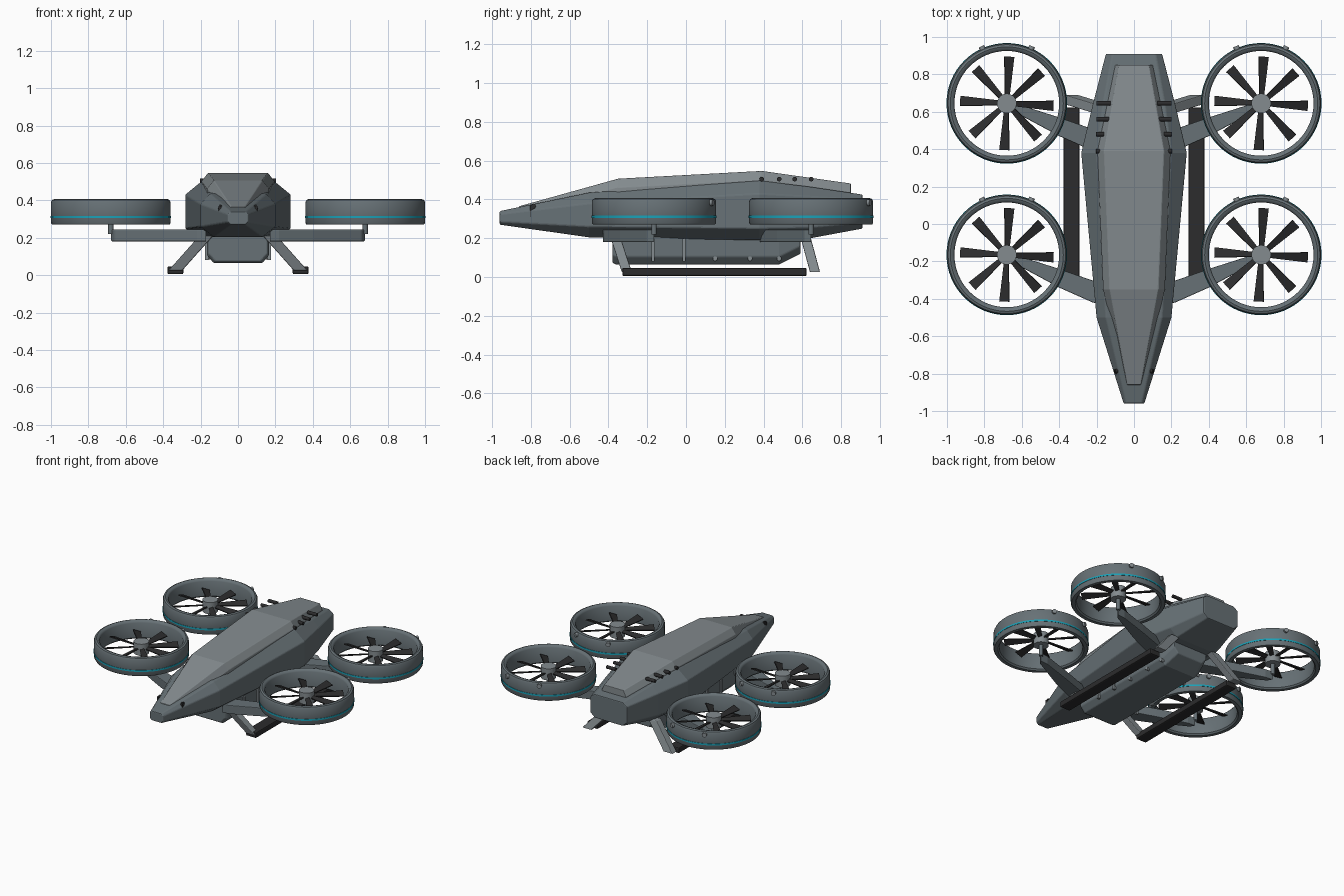
import bpy, bmesh, math
from mathutils import Vector, Matrix

cube = bpy.data.objects.get("Cube")
if cube:
    bpy.data.objects.remove(cube, do_unlink=True)


def material(name, rgb):
    m = bpy.data.materials.new(name)
    m.use_nodes = True
    m.diffuse_color = (*rgb, 1)
    m.node_tree.nodes["Principled BSDF"].inputs["Base Color"].default_value = (*rgb, 1)
    return m


HULL = material("hull grey", (0.135, 0.165, 0.18))
LIGHT = material("light grey", (0.23, 0.26, 0.275))
BLACK = material("matte black", (0.025, 0.025, 0.026))
CYAN = material("cyan trim", (0.01, 0.36, 0.48))


def finish(name, bm, mat, bevel=0, smooth=False):
    bmesh.ops.recalc_face_normals(bm, faces=bm.faces)
    mesh = bpy.data.meshes.new(name)
    bm.to_mesh(mesh)
    bm.free()
    ob = bpy.data.objects.new(name, mesh)
    bpy.context.collection.objects.link(ob)
    mesh.materials.append(mat)
    if bevel:
        mod = ob.modifiers.new("soft edges", 'BEVEL')
        mod.width, mod.segments = bevel, 2
    if smooth:
        bpy.ops.object.select_all(action='DESELECT')
        ob.select_set(True)
        bpy.context.view_layer.objects.active = ob
        bpy.ops.object.shade_smooth_by_angle(angle=math.radians(40))
    return ob


def loft(name, sections, mat, bevel=0):
    """Join equal-length rings of points, capping both ends."""
    bm = bmesh.new()
    rings = [[bm.verts.new(p) for p in s] for s in sections]
    n = len(rings[0])
    for a, b in zip(rings, rings[1:]):
        for i in range(n):
            bm.faces.new((a[i], a[(i + 1) % n], b[(i + 1) % n], b[i]))
    bm.faces.new(rings[0])
    bm.faces.new(rings[-1])
    return finish(name, bm, mat, bevel)


def mirrored(y, half):
    """Symmetric cross-section at y from (x, z) points on one side."""
    return [(x, y, z) for x, z in half] + [(-x, y, z) for x, z in reversed(half)]


def box(name, center, size, mat, bevel=0, rot=None):
    bm = bmesh.new()
    bmesh.ops.create_cube(bm, size=1, matrix=Matrix.Diagonal((*size, 1)))
    bm.transform(Matrix.Translation(center) @ (rot or Matrix()))
    return finish(name, bm, mat, bevel)


def rod(name, a, b, radius, mat, sides=16):
    a, b = Vector(a), Vector(b)
    bm = bmesh.new()
    bmesh.ops.create_cone(bm, cap_ends=True, segments=sides, radius1=radius,
                          radius2=radius, depth=(b - a).length)
    turn = (b - a).to_track_quat('Z', 'Y').to_matrix().to_4x4()
    bm.transform(Matrix.Translation((a + b) / 2) @ turn)
    return finish(name, bm, mat, 0, True)


def lathe(name, profile, center, mat, steps=64):
    """Revolve a closed (radius, z) profile around a vertical axis."""
    bm = bmesh.new()
    vs = [bm.verts.new((r, 0, z)) for r, z in profile]
    edges = [bm.edges.new((vs[i - 1], v)) for i, v in enumerate(vs)]
    bmesh.ops.spin(bm, geom=vs + edges, cent=(0, 0, 0), axis=(0, 0, 1),
                   angle=math.tau, steps=steps, use_merge=True)
    bmesh.ops.remove_doubles(bm, verts=bm.verts, dist=1e-5)
    bm.transform(Matrix.Translation(center))
    return finish(name, bm, mat, 0, True)


# Fuselage: y, bottom half width and z, side half width and z range, top half width and z
hull = []
for y, bw, bz, sw, s0, s1, tw, tz in (
        (-0.96, 0.04, 0.27, 0.055, 0.285, 0.325, 0.04, 0.34),
        (-0.50, 0.13, 0.205, 0.2, 0.26, 0.38, 0.15, 0.435),
        (0.38, 0.19, 0.19, 0.282, 0.25, 0.43, 0.2, 0.497),
        (0.64, 0.16, 0.2, 0.22, 0.255, 0.415, 0.165, 0.465),
        (0.91, 0.115, 0.25, 0.15, 0.28, 0.4, 0.115, 0.425)):
    hull.append(mirrored(y, [(bw, bz), (sw, s0), (sw, s1), (tw, tz)]))
loft("fuselage", hull, HULL, 0.006)

# Raised spine deck
spine = []
for y, base, top, z0, z1 in ((-0.86, 0.045, 0.036, 0.3, 0.365),
                             (-0.35, 0.165, 0.13, 0.43, 0.507),
                             (0.39, 0.195, 0.16, 0.47, 0.547),
                             (0.85, 0.1, 0.08, 0.41, 0.482)):
    spine.append(mirrored(y, [(base, z0), (base, z1 - 0.045), (top, z1)]))
loft("spine_deck", spine, LIGHT, 0.004)

# Belly pod with cropped lower corners and a sloping tail
pod = []
for y, w, z in ((-0.38, 0.155, 0.075), (-0.36, 0.165, 0.065),
                (0.48, 0.165, 0.065), (0.59, 0.14, 0.12)):
    pod.append(mirrored(y, [(w - 0.035, z), (w, z + 0.04), (w, 0.21)]))
loft("belly_pod", pod, HULL, 0.006)

for side, tag in ((1, "left"), (-1, "right")):
    # Pod straps and studs
    for y in (-0.17, -0.01):
        box(f"{tag}_pod_strap", (side * 0.167, y, 0.14), (0.018, 0.016, 0.12), LIGHT)
    for y in (0.15, 0.33, 0.48):
        rod(f"{tag}_pod_stud", (side * 0.14, y, 0.095), (side * 0.167, y, 0.095), 0.012, LIGHT)

    # Landing skid and its raked legs
    box(f"{tag}_skid", (side * 0.335, 0.147, 0.026), (0.085, 0.95, 0.042), BLACK, 0.008)
    for y0, y1 in ((-0.365, -0.305), (0.615, 0.665)):
        legs = []
        for x, y, z in ((0.17, y0, 0.21), (0.335, y1, 0.025)):
            legs.append([(side * (x + dx), y + dy, z) for dx, dy in
                         ((-0.037, -0.026), (0.037, -0.026), (0.037, 0.026), (-0.037, 0.026))])
        loft(f"{tag}_leg", legs, LIGHT, 0.005)

    # Exhaust pipes beside the spine
    for y, x0, x1 in ((0.645, 0.125, 0.2), (0.56, 0.13, 0.2), (0.48, 0.16, 0.202), (0.39, 0.17, 0.204)):
        rod(f"{tag}_exhaust_pipe", (side * x0, y, 0.505), (side * x1, y, 0.505), 0.012, BLACK)

    # Hooked nose sensors
    box(f"{tag}_nose_sensor", (side * 0.098, -0.79, 0.34), (0.014, 0.026, 0.06), BLACK)
    rod(f"{tag}_sensor_bracket", (side * 0.06, -0.785, 0.35), (side * 0.102, -0.785, 0.368), 0.011, BLACK)

    for cy, end in ((-0.165, "front"), (0.645, "rear")):
        cx = side * 0.68
        label = f"{end}_{tag}"

        # Tapering rotor arm, swept backwards
        outline = [(0.17, -0.265), (0.22, -0.255), (0.4, -0.175), (0.66, -0.035),
                   (0.68, 0.0), (0.62, -0.005), (0.4, -0.075), (0.17, -0.155)]
        loft(f"{label}_arm", [[(side * x, cy + y, z) for x, y in outline]
                              for z in (0.18, 0.245)], HULL, 0.005)

        # Rounded duct, trim band and hub
        duct = [(0.29, 0.27), (0.314, 0.27), (0.32, 0.28), (0.32, 0.39), (0.314, 0.402),
                (0.302, 0.407), (0.288, 0.402), (0.28, 0.39), (0.28, 0.28)]
        lathe(f"{label}_duct", duct, (cx, cy, 0), HULL)
        lathe(f"{label}_trim_band", [(0.315, 0.305), (0.3225, 0.305), (0.3225, 0.317), (0.315, 0.317)],
              (cx, cy, 0), CYAN)
        rod(f"{label}_hub", (cx, cy, 0.3), (cx, cy, 0.385), 0.052, LIGHT, 32)
        rod(f"{label}_shaft", (cx, cy, 0.22), (cx, cy, 0.31), 0.014, HULL)

        # Studs at the back of the duct
        for a in (66, 114):
            d = Vector((math.cos(math.radians(a)), math.sin(math.radians(a)), 0))
            c = Vector((cx, cy, 0.383))
            rod(f"{label}_duct_stud", c + d * 0.3, c + d * 0.334, 0.016, LIGHT)

        # Eight pitched blades, widening outwards
        for i in range(8):
            spin = Matrix.Rotation(math.radians(45 * i - 3), 4, 'Z')
            pitch = Matrix.Rotation(math.radians(20), 4, 'X')
            place = Matrix.Translation((cx, cy, 0.345)) @ spin @ pitch
            blade = [[place @ Vector((r, s * w, z)) for s, z in
                      ((-1, -0.004), (1, -0.004), (1, 0.004), (-1, 0.004))]
                     for r, w in ((0.04, 0.013), (0.25, 0.028))]
            loft(f"{label}_blade", blade, BLACK)
